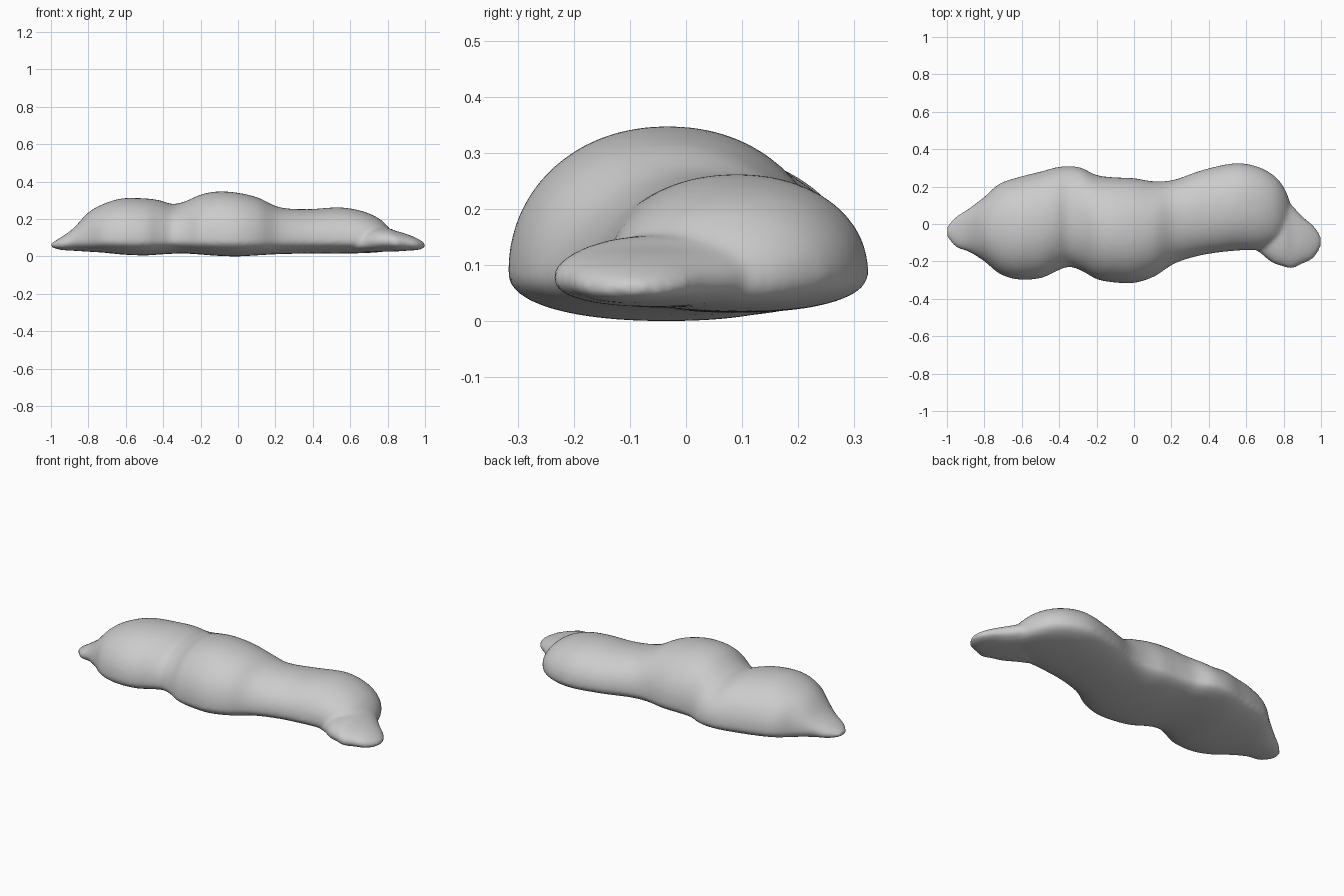
import bpy, bmesh, math

if "Cube" in bpy.data.objects:
    bpy.data.objects.remove(bpy.data.objects["Cube"])

SEG = 48      # points around each cross-section
STEPS = 4     # interpolated rings per station

# x, y min, y max, z bottom, z top
BODY = [
    (-1.0, -.07, -.01, .05, .07), (-.95, -.125, .04, .035, .10),
    (-.88, -.15, .085, .03, .15), (-.80, -.20, .145, .025, .235),
    (-.72, -.265, .215, .02, .28), (-.62, -.297, .25, .01, .31),
    (-.50, -.29, .28, .005, .31), (-.42, -.255, .302, .01, .30),
    (-.35, -.23, .31, .014, .28), (-.28, -.25, .30, .015, .295),
    (-.20, -.295, .262, .01, .33), (-.11, -.312, .25, .003, .347),
    (0, -.315, .245, 0, .34), (.11, -.28, .228, .006, .313),
    (.22, -.21, .238, .012, .263), (.37, -.165, .29, .015, .252),
    (.54, -.143, .325, .015, .262), (.66, -.137, .307, .017, .243),
    (.75, -.11, .258, .022, .205), (.805, -.06, .19, .03, .155),
    (.835, .0, .115, .045, .105)]
FOOT = [
    (.62, -.12, .04, .03, .09), (.68, -.16, .09, .025, .13),
    (.74, -.207, .12, .024, .15), (.80, -.228, .14, .025, .152),
    (.845, -.238, .10, .026, .136), (.90, -.213, .042, .03, .12),
    (.95, -.19, .0, .033, .10), (.985, -.15, -.04, .04, .08),
    (1.0, -.115, -.07, .052, .068)]


def interpolate(rows):
    """Smooth curve through the stations."""
    out = []
    for i in range(len(rows) - 1):
        a, b = rows[max(i - 1, 0)], rows[i]
        c, d = rows[i + 1], rows[min(i + 2, len(rows) - 1)]
        for s in range(STEPS):
            t = s / STEPS
            out.append([q + .5 * t * (r - p + t * (2*p - 5*q + 4*r - w + t * (3*(q - r) + w - p)))
                        for p, q, r, w in zip(a, b, c, d)])
    return out + [list(rows[-1])]


def loft(bm, rows):
    """Domed sections with a flatter underside, skinned along x."""
    rings = []
    for x, y0, y1, z0, z1 in interpolate(rows):
        rim = min(.085, z0 + .45 * (z1 - z0))
        ring = []
        for k in range(SEG):
            a = 2 * math.pi * k / SEG
            ca, sa = math.cos(a), math.sin(a)
            power = .95 if sa > 0 else .9
            y = (y0 + y1) / 2 + (y1 - y0) / 2 * math.copysign(abs(ca) ** power, ca)
            height = (z1 - rim) if sa > 0 else (rim - z0)
            ring.append(bm.verts.new((x, y, rim + height * math.copysign(abs(sa) ** power, sa))))
        rings.append(ring)
    for r, s in zip(rings, rings[1:]):
        for k in range(SEG):
            j = (k + 1) % SEG
            bm.faces.new((r[k], r[j], s[j], s[k]))
    bm.faces.new(rings[0])
    bm.faces.new(rings[-1])


# Lumpy body with its side lobe, fused into one skin
bm = bmesh.new()
loft(bm, BODY)
loft(bm, FOOT)
bmesh.ops.recalc_face_normals(bm, faces=bm.faces)
mesh = bpy.data.meshes.new("lumpy_body")
bm.to_mesh(mesh)
bm.free()
body = bpy.data.objects.new("lumpy_body", mesh)
bpy.context.collection.objects.link(body)

grey = bpy.data.materials.new("light grey")
grey.diffuse_color = (.6, .6, .6, 1)
grey.use_nodes = True
grey.node_tree.nodes["Principled BSDF"].inputs["Base Color"].default_value = grey.diffuse_color
mesh.materials.append(grey)

fuse = body.modifiers.new("fuse", 'REMESH')
fuse.mode = 'VOXEL'
fuse.voxel_size = .012
fuse.use_smooth_shade = True
soften = body.modifiers.new("soften", 'SMOOTH')
soften.factor = .5
soften.iterations = 5
